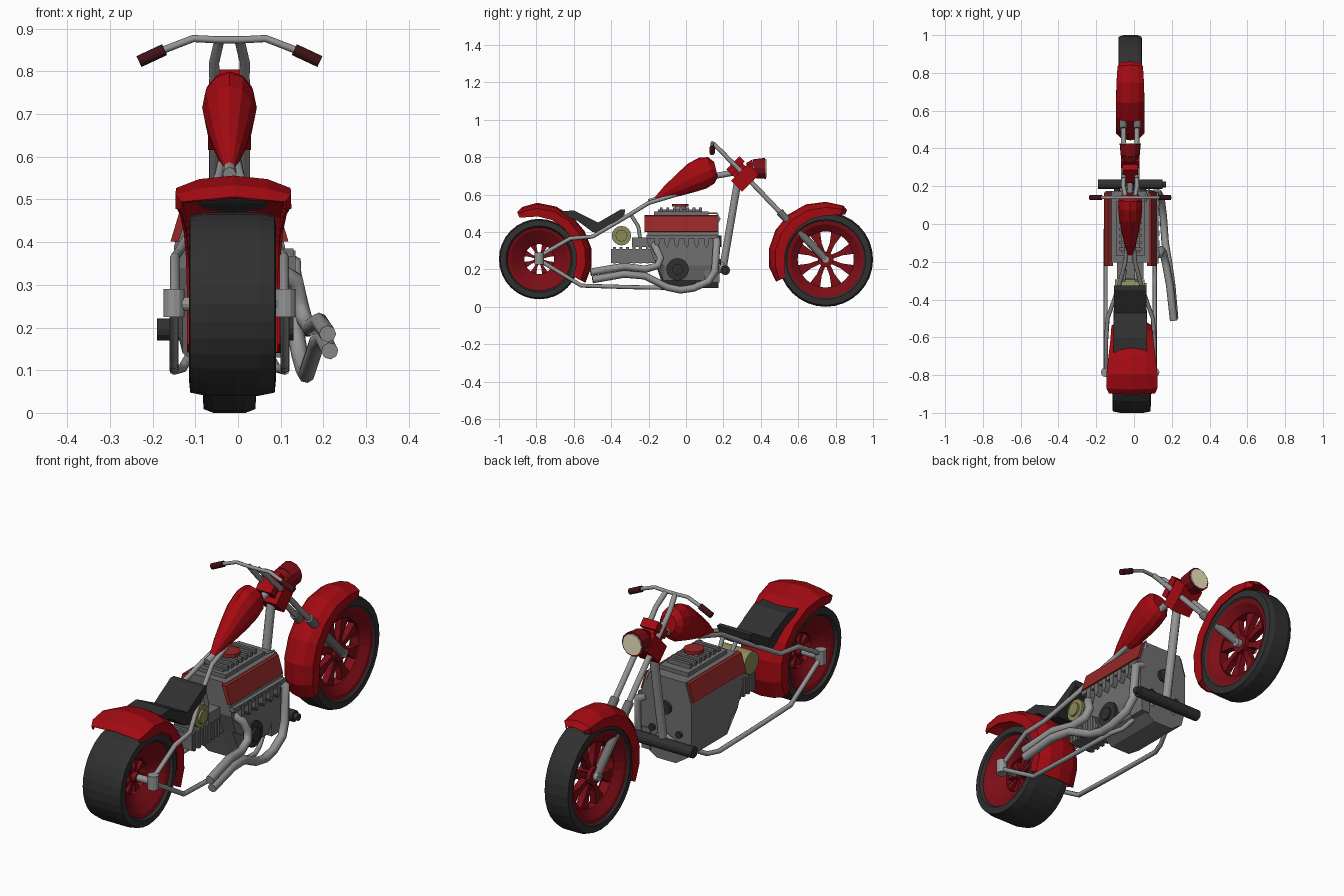
import bpy, bmesh
from math import sin, cos, radians, pi
from mathutils import Vector

if "Cube" in bpy.data.objects:
    bpy.data.objects.remove(bpy.data.objects["Cube"])

CX = -0.02                      # centre plane of the bike
FW, RW = (0.747, 0.253), (-0.785, 0.255)   # wheel centres (y, z)

def mat(name, c):
    m = bpy.data.materials.new(name)
    m.diffuse_color = (*c, 1)
    m.use_nodes = True
    m.node_tree.nodes["Principled BSDF"].inputs["Base Color"].default_value = m.diffuse_color
    return m

RED = mat("red paint", (0.37, 0.003, 0.006))
DRED = mat("dark red", (0.2, 0.004, 0.008))
COVER = mat("cover red", (0.3, 0.02, 0.02))
BLACK = mat("rubber", (0.03, 0.03, 0.03))
OLIVE = mat("olive", (0.26, 0.26, 0.1))
LENS = mat("lens", (0.85, 0.8, 0.55))
GRIP = mat("grip", (0.05, 0.006, 0.008))
STEEL = mat("steel", (0.3, 0.3, 0.3))
IRON = mat("engine grey", (0.16, 0.16, 0.16))

def finish(name, bm, m):
    bmesh.ops.recalc_face_normals(bm, faces=bm.faces)
    me = bpy.data.meshes.new(name)
    bm.to_mesh(me)
    bm.free()
    ob = bpy.data.objects.new(name, me)
    bpy.context.collection.objects.link(ob)
    me.materials.append(m)
    return ob

def loft(name, rings, m=STEEL, closed=True, caps=True, loop=False):
    bm = bmesh.new()
    vs = [[bm.verts.new(p) for p in r] for r in rings]
    n = len(vs[0])
    for i in range(len(vs) if loop else len(vs) - 1):
        a, b = vs[i], vs[(i + 1) % len(vs)]
        for j in range(n if closed else n - 1):
            k = (j + 1) % n
            bm.faces.new((a[j], a[k], b[k], b[j]))
    if closed and caps and not loop:
        bm.faces.new(vs[0])
        bm.faces.new(vs[-1])
    return finish(name, bm, m)

def prisms(name, polys, axis, m=IRON):
    """polys: list of (points, start, end), extruded along x or y."""
    bm = bmesh.new()
    for pts, s, e in polys:
        P = (lambda p, t: (t + CX, *p)) if axis == 'x' else (lambda p, t: (p[0] + CX, t, p[1]))
        a = [bm.verts.new(P(p, s)) for p in pts]
        b = [bm.verts.new(P(p, e)) for p in pts]
        bm.faces.new(a)
        bm.faces.new(b)
        for j in range(len(pts)):
            k = (j + 1) % len(pts)
            bm.faces.new((a[j], a[k], b[k], b[j]))
    return finish(name, bm, m)

def rect(y0, y1, z0, z1):
    return [(y0, z0), (y1, z0), (y1, z1), (y0, z1)]

def rod(name, p, q, r, r2=None, m=STEEL, n=12):
    p, q = Vector(p) + Vector((CX, 0, 0)), Vector(q) + Vector((CX, 0, 0))
    rot = (q - p).to_track_quat('Z', 'Y')
    ring = lambda c, r: [c + rot @ Vector((r * cos(2*pi*i/n), r * sin(2*pi*i/n), 0)) for i in range(n)]
    return loft(name, [ring(p, r), ring(q, r2 or r)], m)

def tube(name, pts, r, m=STEEL):
    cu = bpy.data.curves.new(name, 'CURVE')
    cu.dimensions, cu.bevel_depth, cu.bevel_resolution, cu.use_fill_caps = '3D', r, 2, True
    s = cu.splines.new('POLY')
    s.points.add(len(pts) - 1)
    for sp, p in zip(s.points, pts):
        sp.co = (p[0] + CX, p[1], p[2], 1)
    ob = bpy.data.objects.new(name, cu)
    bpy.context.collection.objects.link(ob)
    cu.materials.append(m)

def lathe(name, prof, c, m, n=32):
    rings = [[(x + CX, c[0] + r * cos(2*pi*i/n), c[1] + r * sin(2*pi*i/n)) for r, x in prof] for i in range(n)]
    return loft(name, rings, m, loop=True)

def sym(half):
    return half + [(r, -x) for r, x in reversed(half)]

# wheels: tyre, dished rim, eight spokes, hub
def wheel(name, c, R, w, rim, inner, dish, sw, dx=0):
    shift = lambda prof: [(r, x + dx) for r, x in sym(prof)]
    lathe(name + "_tyre", shift([(rim, w*.8), (rim + .25*(R-rim), w), (R*.965, w*.97), (R, w*.6)]), c, BLACK)
    lathe(name + "_rim", shift([(rim + .006, w*.88), (rim - .012, w*.82), (inner, dish), (inner, dish*.4)]), c, DRED)
    polys = []
    for i in range(8):
        a = radians(22.5 + 45 * i)
        f = lambda r, t: (c[0] + r*cos(a) - t*sin(a), c[1] + r*sin(a) + t*cos(a))
        polys.append(([f(.01, -sw*.6), f(inner*.6, -sw*.8), f(inner + .01, -sw*1.9),
                       f(inner + .01, sw*1.9), f(inner*.6, sw*.8), f(.01, sw*.6)], dx - dish*.7, dx + dish*.7))
    prisms(name + "_spokes", polys, 'x', DRED)
    rod(name + "_hub", (dx - dish*1.5, *c), (dx + dish*1.5, *c), inner * .28, m=DRED)

wheel("front_wheel", FW, .253, .0625, .2, .15, .022, .017)
wheel("rear_wheel", RW, .215, .102, .165, .08, .03, .01, .007)

# fenders: (angle, crown radius, edge radius, half width)
def fender(name, c, stations, dx=0):
    rings = []
    for a, r, e, w in stations:
        sec = [(-w, e), (-w, e + (r-e)*.6), (-w*.6, r - .008), (0, r), (w*.6, r - .008), (w, e + (r-e)*.6), (w, e)]
        rings.append([(x + CX + dx, c[0] + q*cos(radians(a)), c[1] + q*sin(radians(a))) for x, q in sec])
    ob = loft(name, rings, RED, closed=False)
    s = ob.modifiers.new("thickness", 'SOLIDIFY')
    s.thickness, s.offset = .006, 0

fender("front_fender", FW, [(67, .285, .262, .045), (72, .3, .25, .065), (90, .305, .235, .07), (110, .31, .23, .072),
       (130, .31, .225, .072), (150, .308, .222, .072), (170, .306, .22, .072), (188, .302, .22, .07), (204, .288, .24, .065)])
fender("rear_fender", RW, [(115, .275, .245, .12), (108, .29, .235, .133), (92, .298, .228, .132), (72, .292, .22, .122),
       (52, .285, .212, .113), (32, .282, .205, .108), (12, .282, .2, .106), (-8, .28, .2, .106), (-27, .275, .205, .106)], .009)

# fuel tank: (y, centre z, half width, half height), slanted teardrop
tank = [(-.165, .575, .012, .01), (-.11, .61, .03, .033), (-.04, .65, .046, .056), (.03, .69, .059, .076),
        (.09, .715, .064, .082), (.135, .73, .06, .07), (.16, .735, .04, .04)]
loft("fuel_tank", [[(CX + w*sin(2*pi*i/12), y - .25*h*cos(2*pi*i/12), z + h*cos(2*pi*i/12)) for i in range(12)]
     for y, z, w, h in tank], RED)

# seat: dished pad and front nose
prisms("seat", [([(-.68, .51), (-.66, .49), (-.58, .46), (-.5, .40), (-.455, .39), (-.46, .425), (-.53, .48), (-.6, .515)], -.088, .088)], 'x', BLACK)
prisms("seat_nose", [([(-.46, .39), (-.33, .49), (-.325, .52), (-.35, .52), (-.47, .45), (-.53, .48), (-.52, .43)], -.086, .086)], 'x', BLACK)

# engine block, tapered at the lower rear
half = [(.05, .1), (.11, .14), (.13, .22), (.13, .39), (.1, .49)]
sec = half + [(-x, z) for x, z in reversed(half)]
loft("engine_block", [[(CX + x, y, max(z, zm)) for x, z in sec]
     for y, zm in ((-.205, .34), (-.17, .25), (-.12, .1), (.175, .1))], IRON)
for s in (-1, 1):
    prisms("valve_cover", [([(s*.12, .40), (s*.138, .402), (s*.113, .485), (s*.09, .49)], -.222, .168)], 'y', COVER)
prisms("engine_top", [(rect(-.17, .12, .485, .508), -.075, .075), (rect(-.15, .08, .5, .52), -.05, .05)]
       + [(rect(-.14 + i*.035, -.125 + i*.035, .51, .53), -.06, .06) for i in range(7)], 'x')
rod("filler_neck", (0, -.03, .5), (0, -.03, .54), .03)
rod("filler_cap", (0, -.03, .535), (0, -.03, .55), .044, m=COVER)
prisms("exhaust_ports", [([(y - .014, .38), (y - .012, .335), (y, .315), (y + .012, .335), (y + .014, .38)], .1, .155)
       for y in [-.155 + i*.053 for i in range(6)]], 'x')
prisms("port_rail", [(rect(-.21, .17, .365, .385), .12, .15)], 'x')
rod("side_disc", (.1, -.045, .2), (.14, -.045, .2), .06, m=BLACK, n=16)
rod("side_disc_hub", (.13, -.045, .2), (.15, -.045, .2), .03, m=BLACK)
for s in (-1, 1):
    rod("front_bolt", (s*.07, .16, .24), (s*.07, .188, .24), .015, m=BLACK)
rod("front_pulley", (0, .16, .35), (0, .19, .35), .03, m=BLACK)
prisms("side_cover", [(rect(.1, .18, .13, .23), .08, .125)], 'x')
tube("breather_hose", [(.08, .12, .5), (.09, .165, .5), (.1, .18, .47), (.11, .16, .43)], .005)
# gearbox with fins, oil tank, front cross cylinder
prisms("gearbox", [(rect(-.4, -.15, .235, .31), -.06, .06), (rect(-.29, -.18, .32, .37), -.07, .07)]
       + [(rect(-.39 + i*.035, -.375 + i*.035, .23, .32), -.065, .065) for i in range(6)], 'x')
rod("oil_tank", (-.08, -.345, .38), (.075, -.345, .38), .052, m=OLIVE, n=16)
rod("oil_tank_cap", (.07, -.345, .38), (.085, -.345, .38), .032, m=OLIVE)
rod("cross_cylinder", (-.17, .21, .195), (.17, .21, .195), .026, m=BLACK)
rod("cross_cylinder_end", (.17, .21, .195), (.19, .21, .195), .016, m=BLACK)

# frame rails on both sides
for s in (-1, 1):
    tube("upper_rail", [(s*.128, -.785, .27), (s*.128, -.62, .365), (s*.12, -.5, .375), (s*.06, -.33, .475),
                        (s*.025, -.2, .555), (s*.015, -.05, .6)], .011)
    tube("lower_rail", [(s*.13, -.785, .25), (s*.13, -.56, .113), (s*.13, -.3, .105), (s*.13, -.03, .1),
                        (s*.11, .03, .105), (s*.06, .18, .19), (0, .2, .24)], .011)
    rod("axle_bracket", (s*.13, -.785, .225), (s*.13, -.785, .29), .025)
    tube("seat_strut", [(s*.03, -.24, .33), (s*.03, -.255, .43), (s*.035, -.3, .5)], .01)
rod("rear_axle", (-.14, *RW), (.14, *RW), .016)
tube("backbone", [(0, -.2, .56), (0, .0, .62), (0, .16, .7), (0, .27, .72)], .016)
rod("down_tube", (0, .2, .22), (0, .28, .69), .02)

# front end: narrow forks that run into the wheel, clamps, head, risers
for s in (-1, 1):
    rod("fork_tube", (s*.035, .24, .78), (s*.035, .53, .477), .013)
    rod("fork_leg", (s*.037, .5, .508), (s*.037, *FW), .02, m=IRON)
    tube("riser", [(s*.035, .25, .765), (s*.036, .2, .82), (s*.024, .145, .872)], .012)
rod("front_axle", (-.055, *FW), (.055, *FW), .02)
def slab(name, c, a, b, w):
    # a: half size along the fork, b: half size across it
    pts = [(c[0] + .7*(i*a + j*b), c[1] + .7*(-i*a + j*b)) for i, j in ((-1, -1), (1, -1), (1, 1), (-1, 1))]
    prisms(name, [(pts, -w, w)], 'x', RED)
slab("upper_clamp", (.265, .755), .02, .05, .04)
slab("head_block", (.295, .715), .07, .042, .03)
slab("lower_clamp", (.315, .69), .042, .064, .05)
# headlight
rod("headlight_back", (0, .325, .735), (0, .36, .738), .034, .05, DRED)
rod("headlight", (0, .36, .738), (0, .425, .74), .05, .056, DRED)
rod("headlight_lens", (0, .42, .74), (0, .43, .74), .049, m=LENS)

# handlebar and grips
bar = [(.155, .85), (.085, .877), (.03, .874)]
tube("handlebar", [(-x, .14, z) for x, z in bar] + [(x, .14, z) for x, z in reversed(bar)], .0085)
for s in (-1, 1):
    rod("grip", (s*.152, .14, .851), (s*.212, .14, .823), .014, m=GRIP)

# exhaust pipes on the right side
tube("exhaust_long", [(.11, .16, .37), (.15, .165, .35), (.155, .155, .19), (.165, .12, .135), (.175, .04, .1), (.18, -.03, .09),
                      (.185, -.1, .105), (.205, -.22, .165), (.22, -.33, .175), (.235, -.5, .145)], .02)
tube("exhaust_short", [(.12, -.17, .33), (.155, -.16, .31), (.165, -.135, .26), (.175, -.15, .22), (.19, -.22, .2),
                       (.21, -.33, .215), (.23, -.51, .185)], .02)
